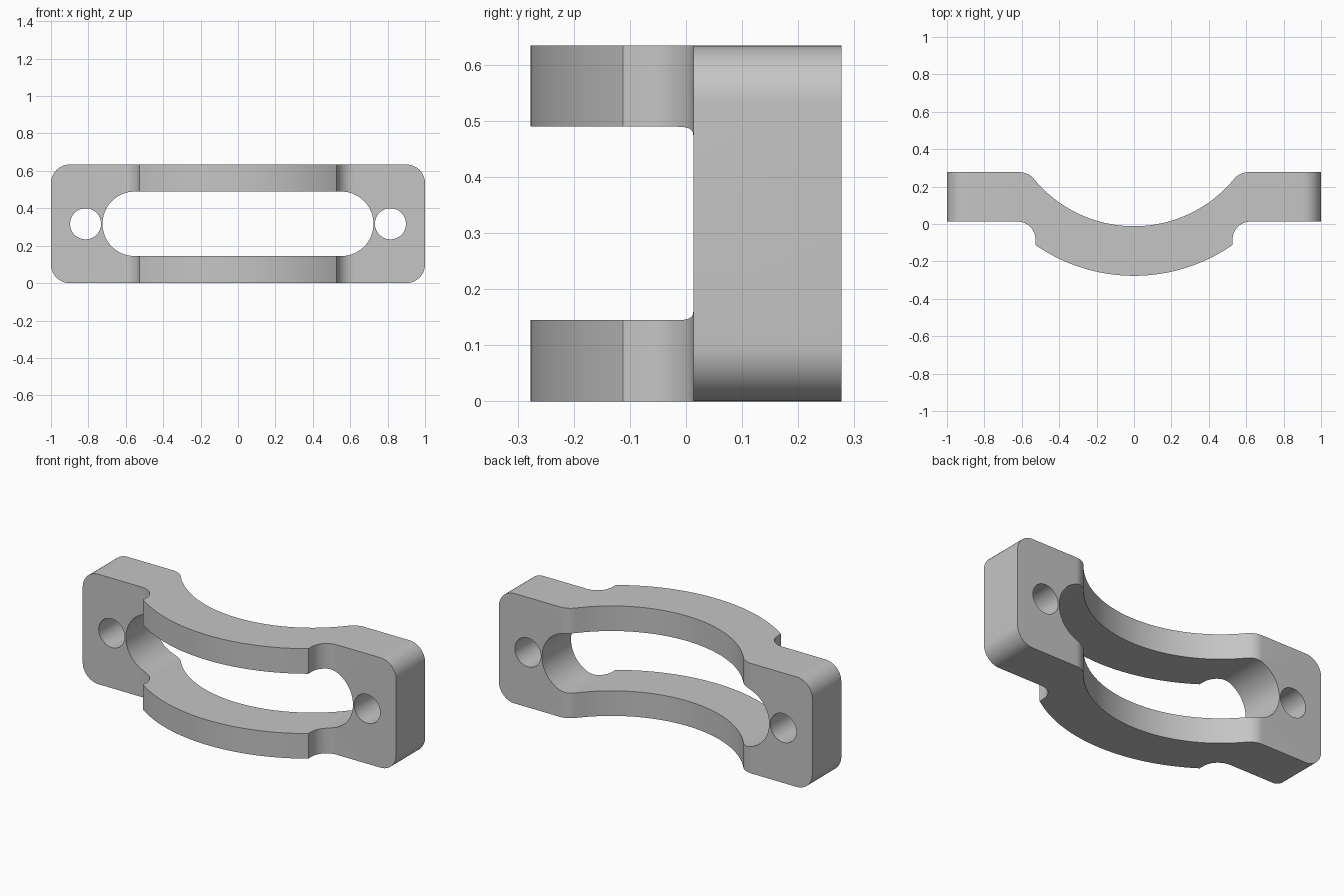
import bpy, bmesh
from math import sin, cos, pi, asin, atan2
from mathutils import Matrix, Vector

cube = bpy.data.objects.get("Cube")
if cube:
    bpy.data.objects.remove(cube, do_unlink=True)

HEIGHT = 0.634
MID = HEIGHT / 2

grey = bpy.data.materials.new("plain_grey")
grey.use_nodes = True
colour = (0.56, 0.56, 0.56, 1)
grey.diffuse_color = colour
grey.node_tree.nodes["Principled BSDF"].inputs["Base Color"].default_value = colour


def arc(cx, cy, r, a0, a1, n):
    """Points along a circular arc, both ends included."""
    return [(cx + r * cos(a0 + (a1 - a0) * i / n),
             cy + r * sin(a0 + (a1 - a0) * i / n)) for i in range(n + 1)]


def prism(name, points, low, high, along_y=False):
    """Extrude a closed outline along z, or along y for an x-z outline."""
    bm = bmesh.new()
    place = (lambda p: (p[0], low, p[1])) if along_y else (lambda p: (p[0], p[1], low))
    face = bm.faces.new([bm.verts.new(place(p)) for p in points])
    moved = bmesh.ops.extrude_face_region(bm, geom=[face])["geom"]
    depth = high - low
    shift = Vector((0, depth, 0)) if along_y else Vector((0, 0, depth))
    bmesh.ops.translate(bm, vec=shift,
                        verts=[v for v in moved if isinstance(v, bmesh.types.BMVert)])
    bmesh.ops.recalc_face_normals(bm, faces=bm.faces)
    mesh = bpy.data.meshes.new(name)
    bm.to_mesh(mesh)
    bm.free()
    mesh.materials.append(grey)
    obj = bpy.data.objects.new(name, mesh)
    bpy.context.collection.objects.link(obj)
    return obj


def rounded_box(half_x, half_z, r, n):
    """Outline with four rounded corners about the mid height."""
    pts = []
    for k, (sx, sz) in enumerate([(1, 1), (-1, 1), (-1, -1), (1, -1)]):
        pts += arc(sx * (half_x - r), MID + sz * (half_z - r), r,
                   k * pi / 2, (k + 1) * pi / 2, n)
    return pts


# Plan outline of the right half, from the back centre round to the front centre
back_r, fillet_r, notch_r, front_r = 0.692, 0.1, 0.095, 0.924
back_y, flat_y = 0.277, 0.013
fx, fy, by = 0.612, back_y - fillet_r, 0.68
lean = atan2(by - fy, fx)
half = arc(0, by, back_r, -pi / 2, -lean, 28)
half += arc(fx, fy, fillet_r, pi - lean, pi / 2, 10)[1:]
half += [(1, back_y), (1, flat_y)]
half += arc(0.622, flat_y - notch_r, notch_r, pi / 2, pi, 12)
end = asin(0.527 / front_r)
half += arc(0, front_r - back_y, front_r, end - pi / 2, -pi / 2, 24)
outline = half + [(-x, y) for x, y in reversed(half[1:-1])]
bracket = prism("curved_bracket", outline, 0, HEIGHT)

# Rounded end corners, long slot and two bolt holes
corners = prism("corner_cutter", rounded_box(1, MID, 0.1, 12), -0.5, 0.5, True)
slot_r = 0.1725
slot = prism("slot_cutter",
             arc(0.552, MID, slot_r, -pi / 2, pi / 2, 32)
             + arc(-0.552, MID, slot_r, pi / 2, 3 * pi / 2, 32), -0.5, 0.5, True)
holes = [prism("bolt_hole_cutter", arc(s * 0.815, MID, 0.083, 0, 2 * pi, 48)[:-1],
               -0.5, 0.5, True) for s in (-1, 1)]

bpy.context.view_layer.objects.active = bracket
bracket.select_set(True)
for tool in [corners, slot] + holes:
    mod = bracket.modifiers.new(tool.name, "BOOLEAN")
    mod.operation = "INTERSECT" if tool is corners else "DIFFERENCE"
    mod.solver = "EXACT"
    mod.object = tool
    bpy.ops.object.modifier_apply(modifier=mod.name)
    bpy.data.objects.remove(tool, do_unlink=True)

bpy.ops.object.shade_smooth_by_angle(angle=pi / 6)
